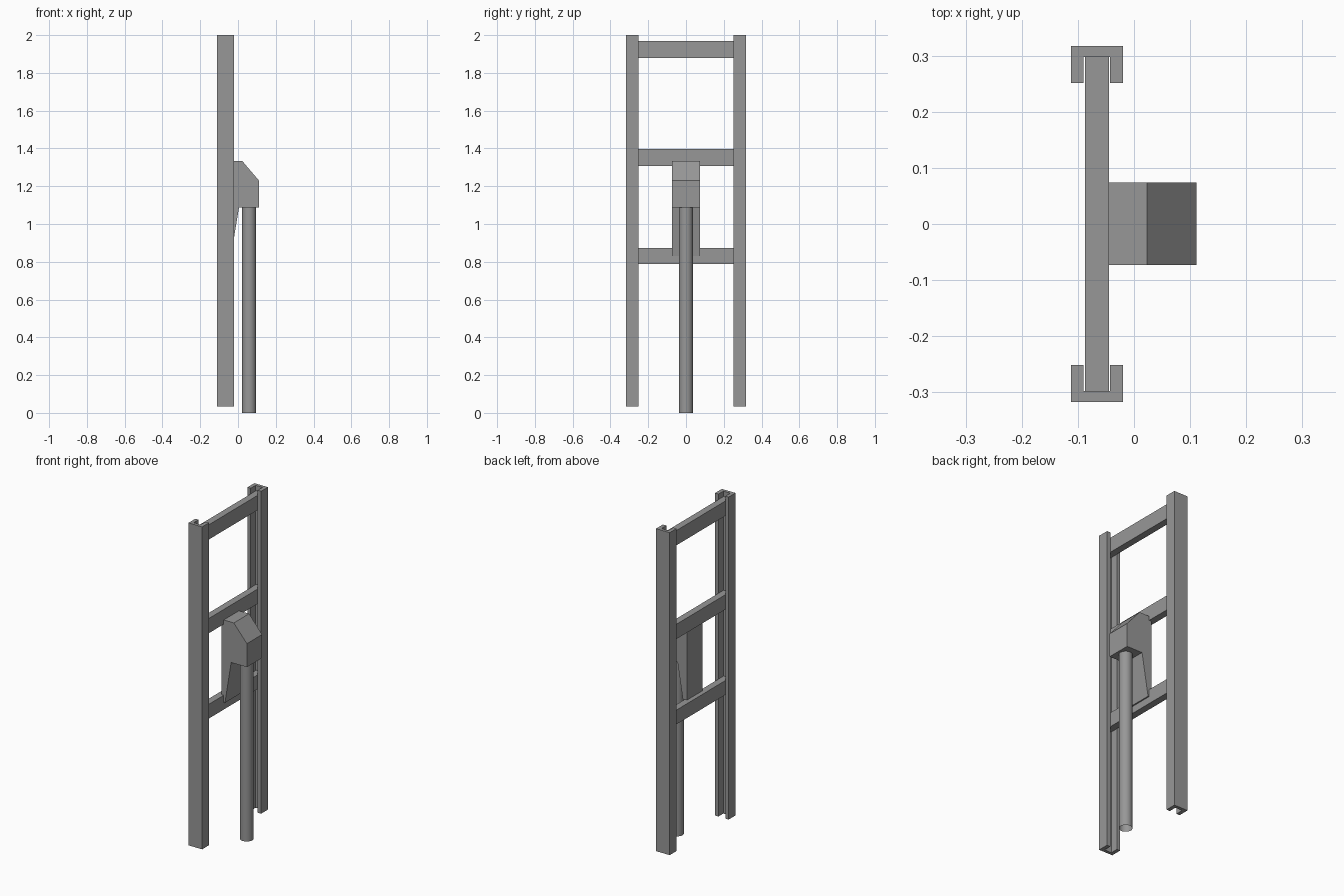
import bpy, bmesh
from mathutils import Vector

if "Cube" in bpy.data.objects:
    bpy.data.objects.remove(bpy.data.objects["Cube"])

# Dark grey finish shared by every part
grey = bpy.data.materials.new("dark_grey")
grey.diffuse_color = (0.31, 0.31, 0.31, 1)
grey.use_nodes = True
grey.node_tree.nodes["Principled BSDF"].inputs["Base Color"].default_value = grey.diffuse_color


def extrude(name, pts, vec):
    """Solid made by sweeping a closed 3D outline along vec."""
    bm = bmesh.new()
    face = bm.faces.new([bm.verts.new(p) for p in pts])
    res = bmesh.ops.extrude_face_region(bm, geom=[face], use_keep_orig=True)
    verts = [g for g in res["geom"] if isinstance(g, bmesh.types.BMVert)]
    bmesh.ops.translate(bm, verts=verts, vec=Vector(vec))
    bmesh.ops.recalc_face_normals(bm, faces=bm.faces)
    me = bpy.data.meshes.new(name)
    bm.to_mesh(me)
    bm.free()
    me.materials.append(grey)
    ob = bpy.data.objects.new(name, me)
    bpy.context.collection.objects.link(ob)
    return ob


# Side rails: inward-facing C channels
channel = [(-0.112, 0.251), (-0.112, 0.317), (-0.020, 0.317), (-0.020, 0.251),
           (-0.043, 0.251), (-0.043, 0.298), (-0.090, 0.298), (-0.090, 0.251)]
for side, name in ((1, "rail_back"), (-1, "rail_front")):
    extrude(name, [(x, side * y, 0.035) for x, y in channel], (0, 0, 1.965))

# Crossbars seated inside the channels
for name, z0, z1 in (("crossbar_lower", 0.787, 0.874),
                     ("crossbar_middle", 1.307, 1.397),
                     ("crossbar_top", 1.878, 1.968)):
    bar = [(-0.087, z0), (-0.045, z0), (-0.045, z1), (-0.087, z1)]
    extrude(name, [(x, -0.298, z) for x, z in bar], (0, 0.596, 0))

# Wedge bracket carrying the post, let into the crossbars
bracket = [(-0.060, 0.83), (-0.037, 0.83), (0.005, 1.087), (0.111, 1.087),
           (0.111, 1.23), (0.023, 1.333), (-0.060, 1.333)]
extrude("bracket", [(x, -0.073, z) for x, z in bracket], (0, 0.147, 0))

# Round hollow post under the bracket, open at the foot
bpy.ops.mesh.primitive_cylinder_add(vertices=32, radius=0.037, depth=1.09,
                                    end_fill_type='NOTHING',
                                    location=(0.059, 0, 0.545))
post = bpy.context.object
post.name = "post"
post.data.materials.append(grey)
bpy.ops.object.shade_smooth_by_angle()
